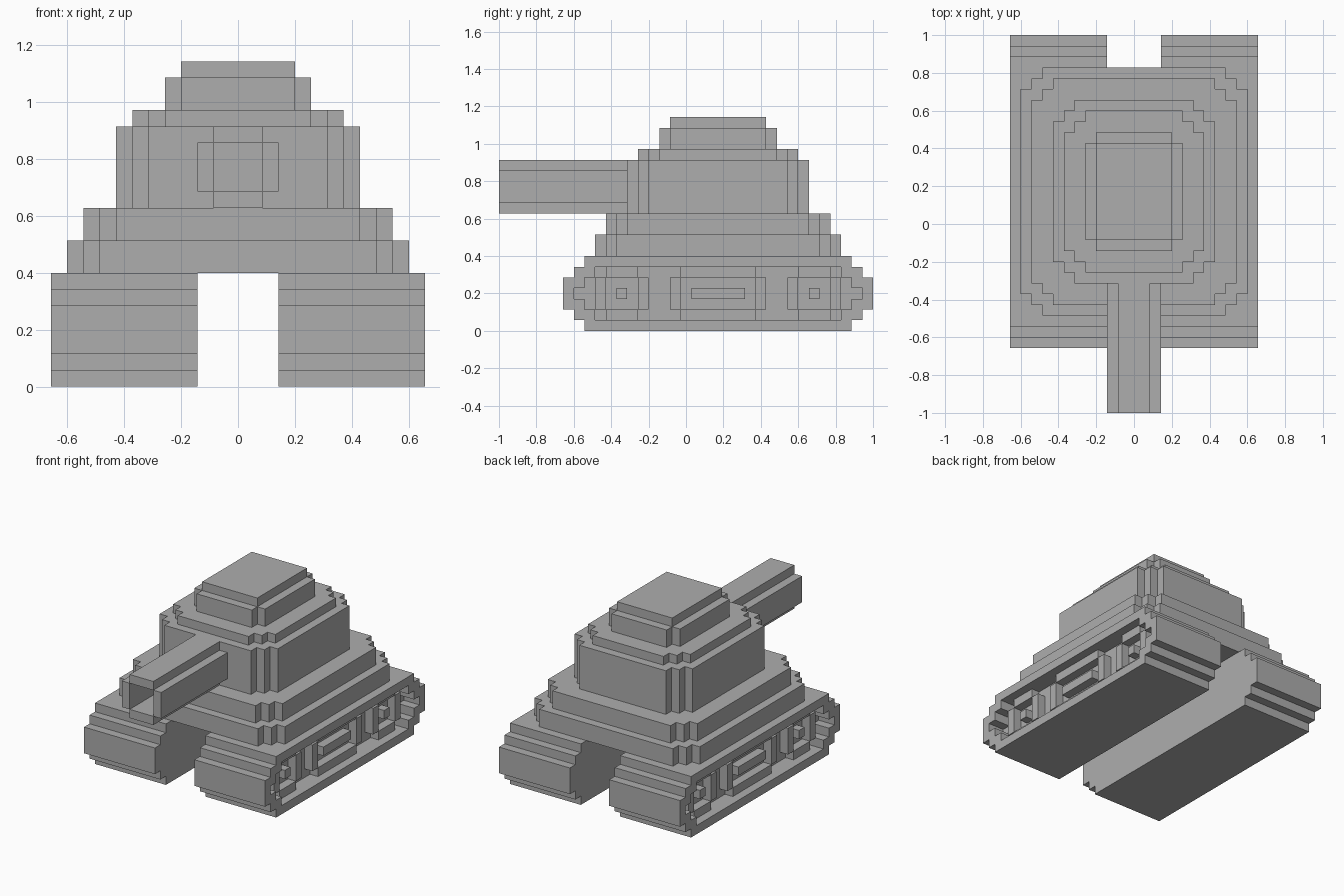
import bpy
import bmesh

U = 2 / 35          # size of one block
MID_Y = 3           # centre of the body along y, in blocks
TRACK_Z = 3.5       # height of the track centre, in blocks

if "Cube" in bpy.data.objects:
    bpy.data.objects.remove(bpy.data.objects["Cube"], do_unlink=True)

grey = bpy.data.materials.new("plain grey")
grey.use_nodes = True
colour = (0.42, 0.42, 0.42, 1)
grey.diffuse_color = colour
grey.node_tree.nodes["Principled BSDF"].inputs["Base Color"].default_value = colour

# How profile coordinates (a, b) and depth c map to x, y, z
AXES = {
    "x": lambda a, b, c: (c, a, b),
    "y": lambda a, b, c: (a, c, b),
    "z": lambda a, b, c: (a, b, c),
}


def stepped(half_a, half_b, steps, a=0, b=0):
    """Rectangle outline whose corners are cut into block-sized stairs."""
    corner = [(half_a, half_b - steps)]
    for i in range(1, steps + 1):
        corner += [(half_a - i, half_b - steps + i - 1),
                   (half_a - i, half_b - steps + i)]
    points = []
    for sa, sb in ((1, 1), (-1, 1), (-1, -1), (1, -1)):
        part = [(a + sa * p, b + sb * q) for p, q in corner]
        points += part if sa * sb > 0 else part[::-1]
    return points


def add_prism(bm, axis, loops, low, high):
    """Fill the outlines (later ones are holes) and extrude them."""
    edges = []
    for loop in loops:
        verts = [bm.verts.new([U * k for k in AXES[axis](a, b, low)])
                 for a, b in loop]
        edges += [bm.edges.new((v, verts[i - 1])) for i, v in enumerate(verts)]
    filled = bmesh.ops.triangle_fill(bm, edges=edges, use_beauty=True)
    faces = [f for f in filled["geom"] if isinstance(f, bmesh.types.BMFace)]
    out = bmesh.ops.extrude_face_region(bm, geom=faces, use_keep_orig=True)
    moved = [v for v in out["geom"] if isinstance(v, bmesh.types.BMVert)]
    bmesh.ops.translate(bm, verts=moved,
                        vec=[U * k for k in AXES[axis](0, 0, high - low)])


def add_frame(bm, axis, half_a, half_b, a, b, low, high):
    """Four bars around an opening, leaving the corners empty."""
    for s in (1, -1):
        add_prism(bm, axis, [stepped(half_a - 1, 0.5, 0, a, b + s * (half_b - 0.5))],
                  low, high)
        add_prism(bm, axis, [stepped(0.5, half_b - 1, 0, a + s * (half_a - 0.5), b)],
                  low, high)


def finish(name, bm):
    bmesh.ops.recalc_face_normals(bm, faces=bm.faces)
    mesh = bpy.data.meshes.new(name)
    bm.to_mesh(mesh)
    bm.free()
    mesh.materials.append(grey)
    obj = bpy.data.objects.new(name, mesh)
    bpy.context.collection.objects.link(obj)


# Stacked hull and turret tiers: half width, half length, corner steps, z range
tiers = {
    "lower_hull": (10.5, 11.5, 2, 7, 9),
    "upper_hull": (9.5, 10.5, 2, 9, 11),
    "turret": (7.5, 8.5, 2, 11, 16),
    "turret_roof": (6.5, 7.5, 2, 16, 17),
    "hatch": (4.5, 5.5, 1, 17, 19),
    "hatch_lid": (3.5, 4.5, 0, 19, 20),
}
for name, (half_x, half_y, steps, low, high) in tiers.items():
    bm = bmesh.new()
    add_prism(bm, "z", [stepped(half_x, half_y, steps, 0, MID_Y)], low, high)
    finish(name, bm)

# Hollow gun barrel
bm = bmesh.new()
add_frame(bm, "y", 2.5, 2.5, 0, 13.5, -17.5, -5.5)
finish("gun_barrel", bm)

# Tracks with recessed wheels on the outer sides
for side, label in ((1, "left"), (-1, "right")):
    def span(inner, outer):
        return sorted((side * inner, side * outer))

    outline = stepped(14.5, 3.5, 2, MID_Y, TRACK_Z)
    recess = stepped(13.5, 2.5, 2, MID_Y, TRACK_Z)

    bm = bmesh.new()
    add_prism(bm, "x", [outline], *span(2.5, 9.5))
    finish(label + "_track_body", bm)

    bm = bmesh.new()
    add_prism(bm, "x", [outline, recess], *span(9.5, 11.5))
    finish(label + "_track_rim", bm)

    for part, offset, half in (("front", -9, 2.5), ("middle", 0, 4.5), ("rear", 9, 2.5)):
        y = MID_Y + offset
        bm = bmesh.new()
        add_frame(bm, "x", half, 2.5, y, TRACK_Z, *span(9.5, 10.5))
        add_prism(bm, "x", [stepped(half - 2, 0.5, 0, y, TRACK_Z)], *span(9.5, 10.5))
        finish(label + "_" + part + "_wheel", bm)
